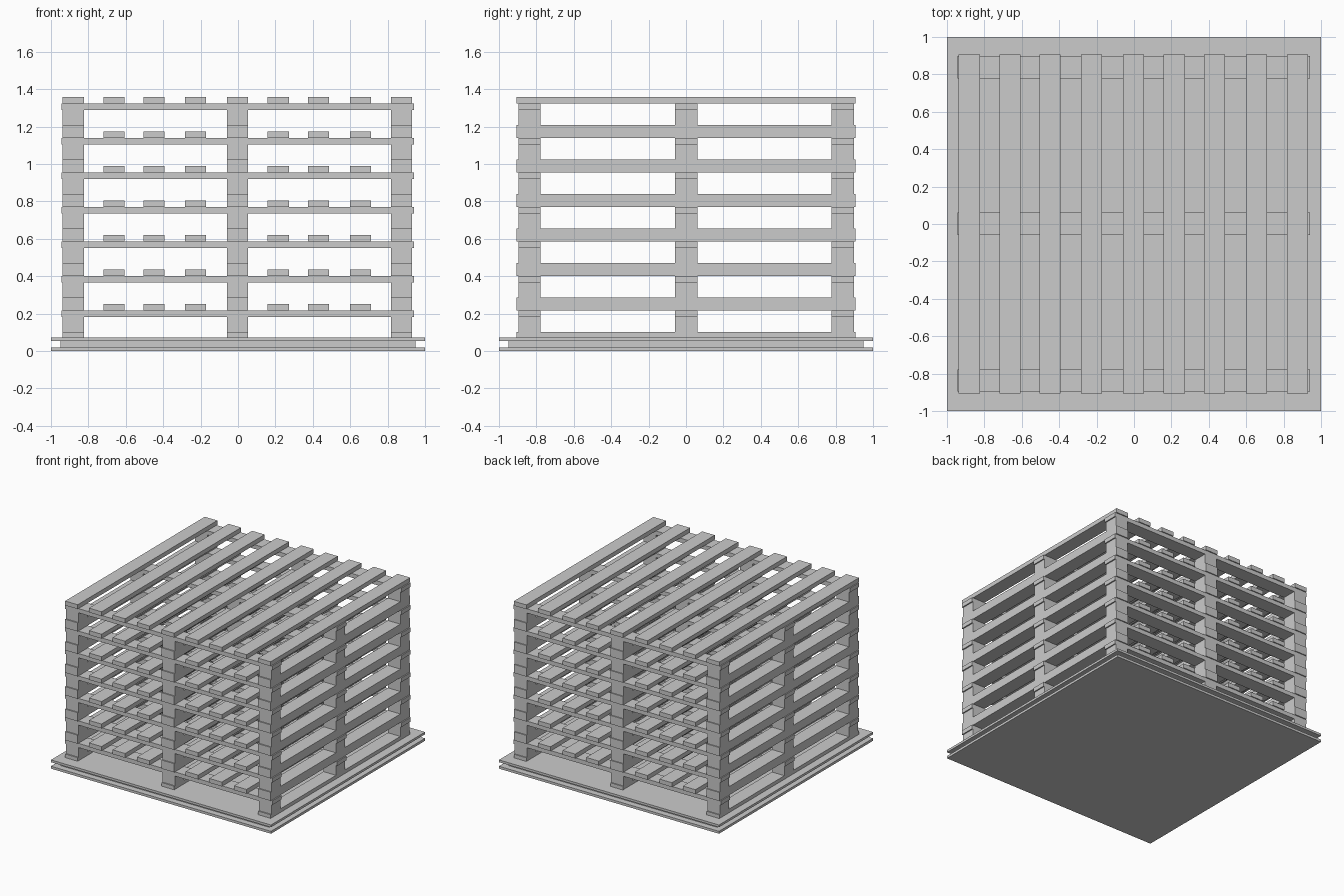
import bpy, bmesh
from mathutils import Matrix, Vector

if "Cube" in bpy.data.objects:
    bpy.data.objects.remove(bpy.data.objects["Cube"])


def add_mesh(name, boxes):
    """Mesh made of boxes given as (centre, size)."""
    bm = bmesh.new()
    for centre, size in boxes:
        bmesh.ops.create_cube(
            bm, size=1,
            matrix=Matrix.Translation(Vector(centre)) @ Matrix.Diagonal((*size, 1)))
    mesh = bpy.data.meshes.new(name)
    bm.to_mesh(mesh)
    bm.free()
    return mesh


def add_object(name, mesh, z=0.0):
    obj = bpy.data.objects.new(name, mesh)
    obj.location.z = z
    bpy.context.collection.objects.link(obj)
    return obj


# Base: two full sheets with a slightly smaller core between them
for name, width, z0, z1 in (("base_bottom_sheet", 2.0, 0.0, 0.02),
                            ("base_core", 1.9, 0.02, 0.053),
                            ("base_top_sheet", 2.0, 0.053, 0.072)):
    add_object(name, add_mesh(name, [((0, 0, (z0 + z1) / 2), (width, width, z1 - z0))]))

# Pallet layout
BOARD_W = 0.114
SLAT_L = 1.812
PITCH = 0.1845
START = 0.0667
COUNT = 7
deck_x = (-0.88, -0.663, -0.449, -0.227, -0.003, 0.216, 0.43, 0.655, 0.874)
skid_x = deck_x[::4]
row_y = (-0.837, 0.002, 0.838)
Z_SKID, Z_BLOCK, Z_CROSS = 0.035, 0.1145, 0.149

parts = {
    # runners along the bottom
    "bottom_runners": [((x, 0, Z_SKID / 2), (BOARD_W, SLAT_L, Z_SKID)) for x in skid_x],
    # nine spacer blocks
    "spacer_blocks": [((x, y, (Z_SKID + Z_BLOCK) / 2), (BOARD_W, 0.119, Z_BLOCK - Z_SKID))
                      for x in skid_x for y in row_y],
    # cross boards resting on the blocks
    "cross_boards": [((-0.002, y, (Z_BLOCK + Z_CROSS) / 2), (1.886, 0.119, Z_CROSS - Z_BLOCK))
                     for y in row_y],
    # deck slats on top
    "deck_slats": [((x, 0, (Z_CROSS + PITCH) / 2), (BOARD_W, SLAT_L, PITCH - Z_CROSS))
                   for x in deck_x],
}

# Stack of identical pallets sharing the part meshes
for name, boxes in parts.items():
    mesh = add_mesh(name, boxes)
    for i in range(COUNT):
        add_object(f"pallet_{i + 1}_{name}", mesh, START + i * PITCH)
